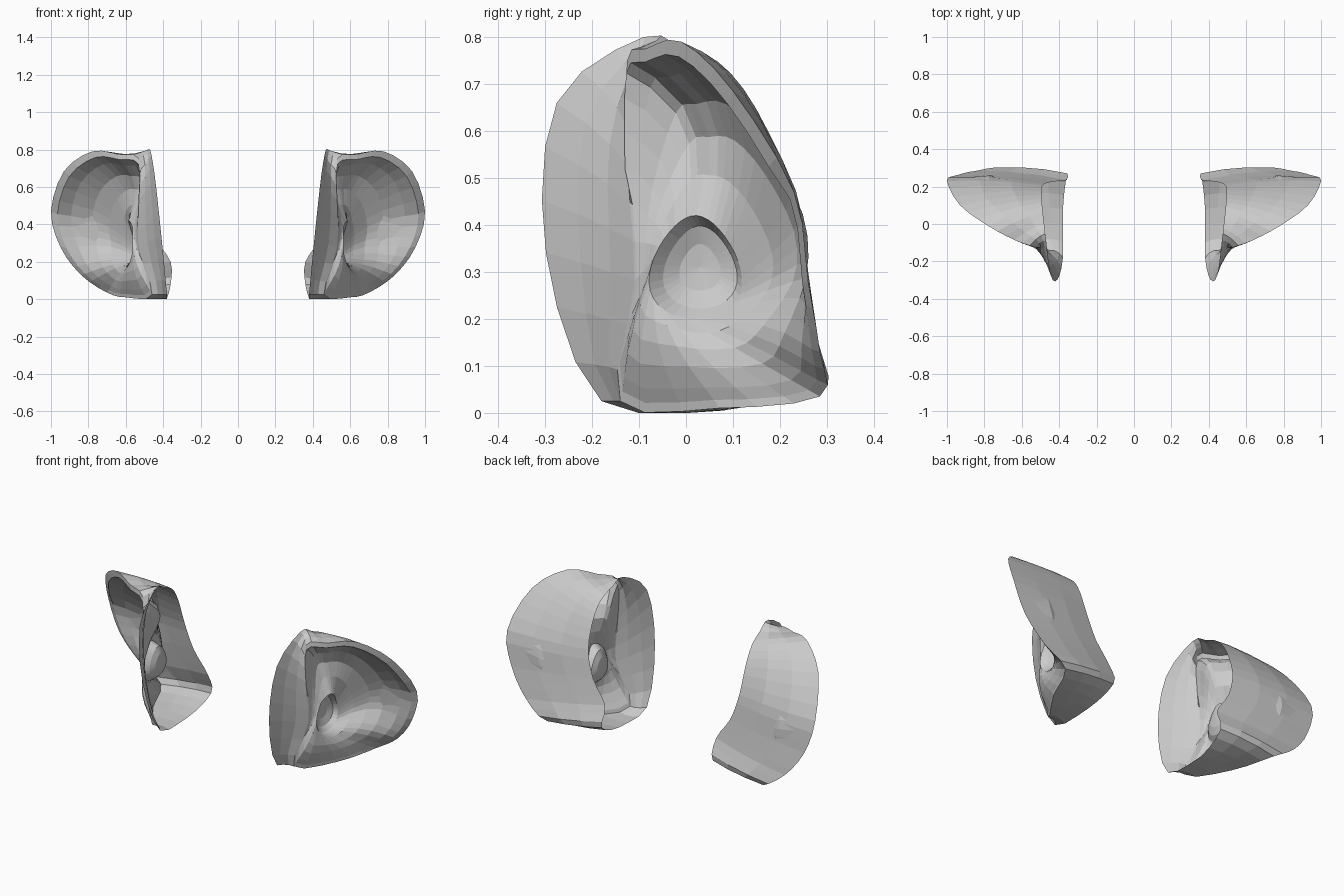
import bpy, bmesh
from math import cos, sin, pi
from mathutils import Vector as V

if "Cube" in bpy.data.objects:
    bpy.data.objects.remove(bpy.data.objects["Cube"])

# Open edge against the head: top, down the back, along the bottom, up the front
HEAD_EDGE = [(.47, -.09, .80), (.48, .00, .77), (.49, .09, .725), (.495, .155, .63),
             (.49, .205, .48), (.445, .225, .33), (.36, .235, .2), (.36, .265, .08),
             (.38, .08, .005), (.38, -.18, .025), (.41, -.298, .34), (.445, -.275, .66)]
# Outer rim, same stations; its front part is the fold ahead of the bowl
RIM = [(.53, -.125, .75), (.64, -.085, .775), (.78, -.01, .79), (.93, .10, .685),
       (1.0, .23, .47), (.95, .26, .28), (.84, .285, .13), (.70, .285, .035),
       (.60, .07, .01), (.46, -.14, .025), (.53, -.11, .28), (.53, -.125, .53)]
SUB = 3
CENTRE = V((.565, .02, .31))


def closed_spline(points):
    """Catmull-Rom resampling of a closed loop."""
    p = [V(q) for q in points]
    n, out = len(p), []
    for i in range(n):
        a, b, c, d = p[i - 1], p[i], p[(i + 1) % n], p[(i + 2) % n]
        for k in range(SUB):
            t = k / SUB
            out.append(.5 * (2 * b + (c - a) * t + (2 * a - 5 * b + 4 * c - d) * t * t
                             + (3 * b - a - 3 * c + d) * t ** 3))
    return out


edge, rim = closed_spline(HEAD_EDGE), closed_spline(RIM)
N = len(edge)
# Opening in the bottom of the bowl, wider at its lower end
hollow = []
for i in range(N):
    a = 2 * pi * i / N - .3
    hollow.append(CENTRE + V((0, .095 * sin(a) * (1 - .3 * cos(a)), .11 * cos(a))))

loops = [edge]
# Back of the ear and front flap, gently bowed
for t in (.33, .67):
    loops.append([a.lerp(b, t) + V((-.005, .012, 0)) for a, b in zip(edge, rim)])
loops.append(rim)
# Bowl: rolled upper rim, sag towards the hollow, full lobe below
for t, k in ((.08, 0), (.2, .4), (.4, .9), (.6, .95), (.8, .6), (1, 0)):
    ring = []
    for r, h in zip(rim, hollow):
        w = min(1, ((r - h).length / .4) ** 1.5)
        upper = min(1, r.z / .3)
        p = r.lerp(h, t)
        p += V((-.05, .07, .03)) * (k * w * upper)
        p += V((.02, -.015, 0)) * (k * (1 - upper))
        if t == .08 and r.z > .5:
            p.y -= .012
        # ridge running above the hollow
        p.x += .03 * max(0, 1 - (p - V((.57, .05, .44))).length / .1)
        ring.append(p)
    loops.append(ring)
# Recess of the hollow
for s, dx in ((.8, -.025), (.45, -.04)):
    loops.append([CENTRE + (h - CENTRE) * s + V((dx, .01, 0)) for h in hollow])

bm = bmesh.new()
rows = [[bm.verts.new(p) for p in ring] for ring in loops]
for a, b in zip(rows, rows[1:]):
    for i in range(N):
        j = (i + 1) % N
        bm.faces.new((a[i], a[j], b[j], b[i]))
tip = bm.verts.new(CENTRE + V((-.045, .01, 0)))
for i in range(N):
    bm.faces.new((rows[-1][i], rows[-1][(i + 1) % N], tip))
# keep the bottom on the ground
for v in bm.verts:
    v.co.z = max(0, v.co.z)
bmesh.ops.recalc_face_normals(bm, faces=bm.faces)
# the bowl should face outwards
bm.normal_update()
if tip.normal.x < 0:
    bmesh.ops.reverse_faces(bm, faces=bm.faces)

mesh = bpy.data.meshes.new("ears")
bm.to_mesh(mesh)
bm.free()
ears = bpy.data.objects.new("ears", mesh)
bpy.context.collection.objects.link(ears)
mirror = ears.modifiers.new("mirror", 'MIRROR')
mirror.use_mirror_merge = False
